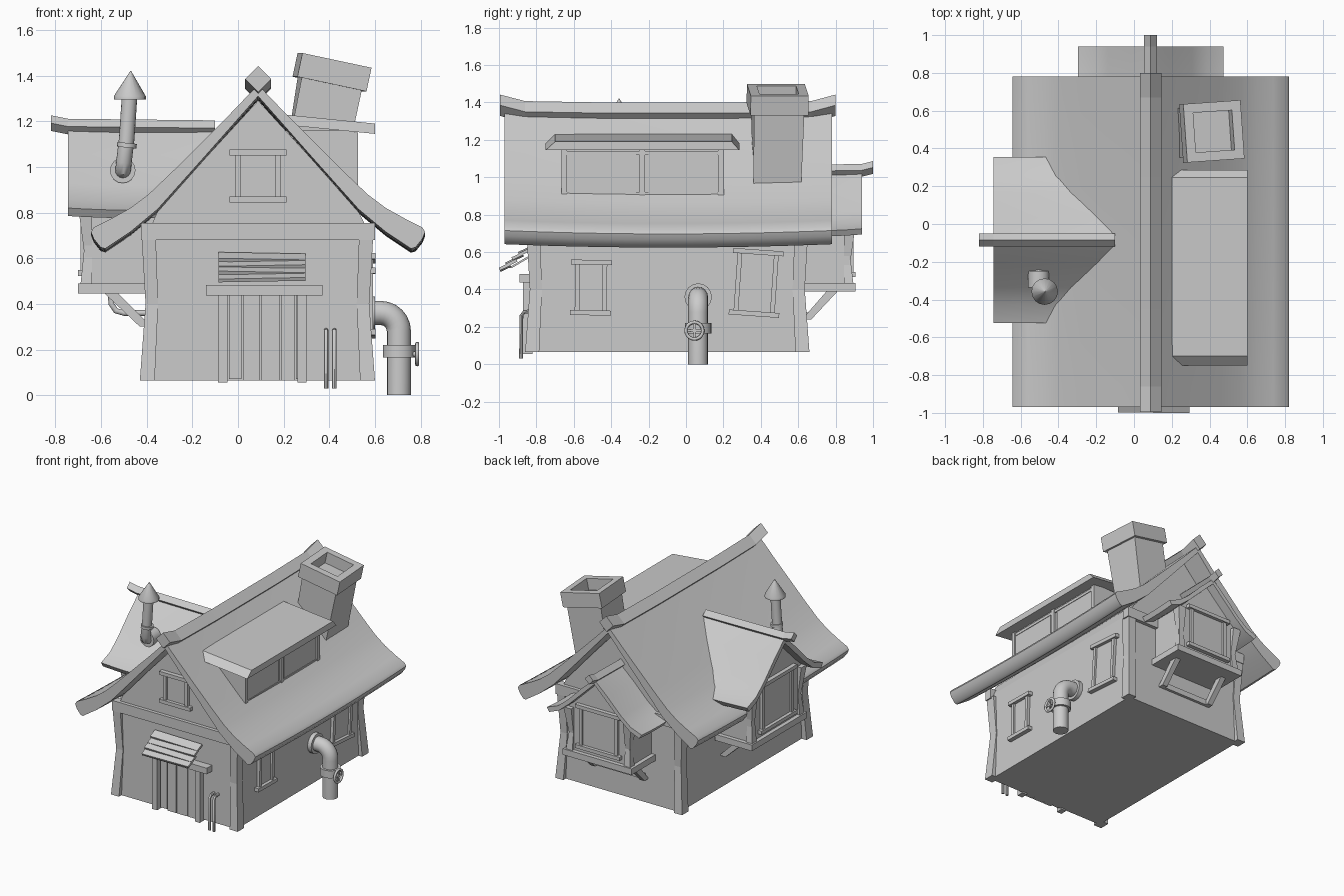
import bpy, bmesh, math
from math import sin, cos, pi
from mathutils import Vector, Matrix

cube = bpy.data.objects.get("Cube")
if cube:
    bpy.data.objects.remove(cube, do_unlink=True)

grey = bpy.data.materials.new("plain_grey")
grey.use_nodes = True
grey.diffuse_color = (0.6, 0.6, 0.6, 1)
grey.node_tree.nodes["Principled BSDF"].inputs["Base Color"].default_value = (0.6, 0.6, 0.6, 1)
I = Matrix.Identity(4)


def place(x, y, z, turn=0, tilt=0):
    """Frame whose local -y faces outward after turning about z."""
    return (Matrix.Translation((x, y, z)) @ Matrix.Rotation(math.radians(turn), 4, 'Z')
            @ Matrix.Rotation(math.radians(tilt), 4, 'Y'))


def loft(name, rings, M=I, smooth=None, caps=True, loop=False):
    """Skin a list of equal closed rings."""
    bm = bmesh.new()
    rows = [[bm.verts.new(M @ Vector(p)) for p in r] for r in rings]
    n = len(rows[0])
    pairs = list(zip(rows, rows[1:])) + ([(rows[-1], rows[0])] if loop else [])
    for a, b in pairs:
        for i in range(n):
            j = (i + 1) % n
            bm.faces.new((a[i], a[j], b[j], b[i]))
    if caps and not loop:
        bm.faces.new(rows[0])
        bm.faces.new(rows[-1])
    bmesh.ops.recalc_face_normals(bm, faces=bm.faces)
    me = bpy.data.meshes.new(name)
    bm.to_mesh(me)
    bm.free()
    me.materials.append(grey)
    ob = bpy.data.objects.new(name, me)
    bpy.context.collection.objects.link(ob)
    if smooth:
        bpy.ops.object.select_all(action='DESELECT')
        ob.select_set(True)
        bpy.context.view_layer.objects.active = ob
        bpy.ops.object.shade_smooth_by_angle(angle=math.radians(smooth))
    return ob


def rect(x0, x1, y0, y1, z):
    return [(x0, y0, z), (x1, y0, z), (x1, y1, z), (x0, y1, z)]


def box(name, x0, x1, y0, y1, z0, z1, M=I):
    return loft(name, [rect(x0, x1, y0, y1, z0), rect(x0, x1, y0, y1, z1)], M)


def prism(name, profile, y0, y1, M=I):
    return loft(name, [[(x, y, z) for x, z in profile] for y in (y0, y1)], M)


def tube(name, pts, radii, normal=(0, 1, 0), sides=16, M=I):
    """Round pipe along a path; radii is one number or one per point."""
    pts = [Vector(p) for p in pts]
    if not isinstance(radii, (list, tuple)):
        radii = [radii] * len(pts)
    rings = []
    for i, p in enumerate(pts):
        t = (pts[min(i + 1, len(pts) - 1)] - pts[max(i - 1, 0)]).normalized()
        b = t.cross(Vector(normal)).normalized()
        n = b.cross(t)
        rings.append([p + radii[i] * (n * cos(2 * pi * k / sides) + b * sin(2 * pi * k / sides))
                      for k in range(sides)])
    return loft(name, rings, M, smooth=40)


def gable_roof(name, outer, inner, y0, y1, sag, M=I, steps=10):
    """Curved gable roof: half profiles mirrored, sagging in the middle."""
    prof = ([(-x, z) for x, z in reversed(outer)] + outer[1:]
            + inner + [(-x, z) for x, z in reversed(inner[:-1])])
    rings = []
    for k in range(steps + 1):
        t = 2 * k / steps - 1
        rings.append([(x, y0 + (y1 - y0) * k / steps, z + sag * (t * t - 1)) for x, z in prof])
    return loft(name, rings, M, smooth=38)


def ridge(name, stations, r, M=I):
    """Square beam set on its corner."""
    return loft(name, [[(0, y, z - r), (r, y, z), (0, y, z + r), (-r, y, z)] for y, z in stations], M)


def window(name, w, h, M, bar=0.025):
    """Framed window centred on the local origin."""
    box(name + "_pane", -w / 2, w / 2, -0.006, 0.02, -h / 2, h / 2, M)
    for s in (-1, 1):
        c = s * (w / 2 - bar / 2)
        box(name + "_jamb", c - bar / 2, c + bar / 2, -0.02, 0.02, -h / 2, h / 2, M)
        c = s * h / 2
        box(name + "_rail", -w / 2 - 0.025, w / 2 + 0.025, -0.03, 0.02, c - 0.013, c + 0.013, M)


def bay(name, M, w, d, base, eave, apex, half, over, back, tip):
    """Projecting gabled window bay, facing local -y."""
    h = apex - eave
    shoulder = eave + 0.12 * h
    prism(name + "_body", [(-w, base), (w, base), (w, shoulder), (0, apex - 0.12 * h), (-w, shoulder)],
          -d + 0.02, -back, M)
    fit = lambda pts: [(x * half, eave + z * h) for x, z in pts]
    gable_roof(name + "_roof", fit([(0, 1), (.27, .69), (.57, .31), (.77, .11), (1, 0)]),
               fit([(.95, -.1), (.75, 0), (.53, .23), (0, .88)]), -over, -back, 0.01, M)
    ridge(name + "_ridge", [(-tip, apex + .022), (-over, apex + .007), (-back, apex)], 0.034, M)
    box(name + "_base", -w - 0.03, w + 0.03, -d - 0.01, -0.4, base, base + 0.045, M)
    mid = (base + eave) / 2
    for s in (-1, 1):
        rings = []
        for z, o in ((base + .04, 0), (mid, -.015), (eave + .02, .012)):
            a, b = sorted((s * (w - .04), s * (w + .012 + o)))
            rings.append(rect(a, b, -d - o, -d + .05, z))
        loft(name + "_post", rings, M)
    window(name + "_window", w * 1.25, eave - base - 0.04, M @ Matrix.Translation((0, -d + .02, mid + .07)))


# Walls with front and back gables
CX = 0.088
prism("walls", [(-.39, .065), (.57, .065), (.57, .72), (.53, .80), (CX + .23, 1.04),
                (CX, 1.29), (CX - .23, 1.04), (-.355, .80), (-.39, .72)], -.83, .63)
for sx, x in ((-1, -.43), (1, .60)):
    for sy, y in ((-1, -.86), (1, .66)):
        rings = []
        for z, o in ((.065, 0), (.40, .025), (.69, .008)):
            xs = sorted((x - sx * o, x - sx * (o * .6 + .065)))
            ys = sorted((y - sy * o, y - sy * (o * .6 + .075)))
            rings.append(rect(*xs, *ys, z))
        loft("corner_post", rings)
for y in (-.855, .60):
    box("gable_beam", -.425, .60, y, y + .055, .68, .755)

# Main roof and its ridge beam
C = Matrix.Translation((CX, 0, 0))
gable_roof("main_roof", [(0, 1.36), (.12, 1.235), (.25, 1.105), (.37, .985), (.48, .88), (.56, .82),
                         (.65, .77), (.72, .735), (.732, .715)],
           [(.72, .685), (.69, .648), (.67, .642), (.56, .715), (.44, .815), (.23, 1.05), (0, 1.31)],
           -.97, .78, .018, C, 16)
ridge("main_ridge", [(-.995, 1.385), (-.86, 1.35), (-.45, 1.343), (.25, 1.343), (.67, 1.35), (.80, 1.385)],
      .057, C)

# Side and rear bays with their supports
left = place(0, -.085, 0, -90)
rear = place(CX, 0, 0, 180)
bay("side_bay", left, .29, .69, .445, .82, 1.17, .44, .745, .10, .82)
bay("rear_bay", rear, .25, .895, .39, .725, 1.03, .385, .94, .5, 1.0)
for M, w, y, z0, out in ((left, .22, -.38, .30, .16), (rear, .2, -.62, .24, .14)):
    for s in (-w, w):
        loft("bay_strut", [rect(s - .02, s + .02, y, y - .05, z0),
                           rect(s - .02, s + .02, y - out, y - out - .06, z0 + .16)], M)
box("strut_crossbar", -.2, .2, -.65, -.62, .24, .28, rear)
tube("bay_hook", [(0, -.56, .46), (0, -.555, .40), (0, -.535, .37), (0, -.50, .36), (0, -.38, .36)],
     .013, (1, 0, 0), 10, left)

# Shed dormer on the long slope
loft("shed_roof", [rect(.20, .60, -.75, .285, 1.145), rect(.20, .60, -.70, .245, 1.19)]).data.transform(I)
shed = bpy.data.objects["shed_roof"]
for v in shed.data.vertices:
    if v.co.x < .3:
        v.co.z += .04
box("shed_wall", .20, .51, -.665, .20, .90, 1.16)
for y in (-.452, -.016):
    M = place(.512, y, 1.02, 90)
    box("shed_pane", -.185, .185, -.004, .01, -.1, .1, M)
for y in (-.65, -.234, .187):
    box("shed_mullion", .50, .525, y - .015, y + .015, .905, 1.15)
for z in (.91, 1.13):
    box("shed_rail", .50, .52, -.665, .20, z - .01, z + .01)

# Leaning chimney with an open cap
def square(h, z, M):
    return [M @ Vector(p) for p in rect(-h, h, -h, h, z)]


lean = place(.412, .49, 1.415, 4, 12)
loft("chimney_shaft", [rect(.19, .455, .36, .615, .93), square(.135, -.03, lean)])
loft("chimney_cap", [square(h, z, lean) for h, z in
                     ((.135, -.053), (.155, -.053), (.155, .053), (.105, .053), (.105, -.045))])

# Stove pipe with a cone cowl
tube("stove_pipe", [(-.505, -.20, .98), (-.505, -.32, .98), (-.503, -.345, .99), (-.50, -.358, 1.02),
                    (-.488, -.358, 1.12), (-.475, -.358, 1.31)], .034, (1, 0, 0))
tube("stove_collar", [(-.505, -.25, .985), (-.505, -.335, .985)], .056, (1, 0, 0))
tube("stove_ring", [(-.488, -.358, 1.085), (-.486, -.358, 1.105)], .043, (1, 0, 0))
tube("stove_cowl", [(-.473, -.358, 1.295), (-.473, -.358, 1.31), (-.470, -.358, 1.42)],
     [.07, .07, .002], (1, 0, 0))

# Water pipe with flanges and a valve wheel
PY = .065
bend = [(.625 + .08 * sin(a), PY, .28 + .08 * cos(a)) for a in [k * pi / 12 for k in range(7)]]
tube("water_pipe", [(.54, PY, .36)] + bend + [(.705, PY, 0)], .053)
tube("wall_flange", [(.55, PY, .36), (.60, PY, .36)], .073)
tube("valve_flange", [(.705, PY, .165), (.705, PY, .22)], .07)
tube("valve_stem", [(.70, PY - .02, .18), (.79, PY - .02, .18)], .012)
rings = []
for k in range(20):
    a = k * pi / 10
    rings.append([(.785 + .009 * sin(b), PY - .02 + (.045 + .009 * cos(b)) * cos(a),
                   .18 + (.045 + .009 * cos(b)) * sin(a)) for b in [j * pi / 4 for j in range(8)]])
loft("valve_wheel", rings, smooth=60, loop=True)
box("valve_spoke", .781, .789, PY - .063, PY + .023, .175, .185)
box("valve_spoke", .781, .789, PY - .025, PY - .015, .137, .223)

# Front door, lintel and slatted awning
for x, w, top in ((.025, .07, .44), (.102, .083, .45), (.19, .06, .44)):
    box("door_plank", x, x + w, -.853, -.82, .065, top)
for x in (-.087, .26):
    box("door_post", x, x + .04, -.872, -.82, .055, .45)
for x, w in ((-.04, .055), (.255, .02)):
    box("door_side_plank", x, x + w, -.845, -.82, .07, .44)
box("door_lintel", -.14, .37, -.89, -.82, .437, .482)
for i in range(4):
    M = (Matrix.Translation((.105, -.865 - .034 * i, .603 - .028 * i))
         @ Matrix.Rotation(.45, 4, 'X') @ Matrix.Rotation(.02 * (-1) ** i, 4, 'Y'))
    box("awning_slat", -.19, .19, -.032, .03, -.008, .008, M)
for x in (-.05, .26):
    loft("awning_bracket", [rect(x - .01, x + .01, -.95, -.93, .515), rect(x - .01, x + .01, -.84, -.82, .58)])

# Bent rods beside the door
for x in (.386, .422):
    tube("bent_rod", [(x, -.82, .285), (x, -.865, .28), (x, -.88, .26), (x, -.882, .03)], .01, (1, 0, 0), 8)

# Gable and side windows
window("gable_window", .20, .205, place(.088, -.832, .96))
window("side_window_front", .17, .27, place(.572, -.508, .41, 90, 1))
window("side_window_rear", .22, .33, place(.572, .375, .435, 90, 4))
